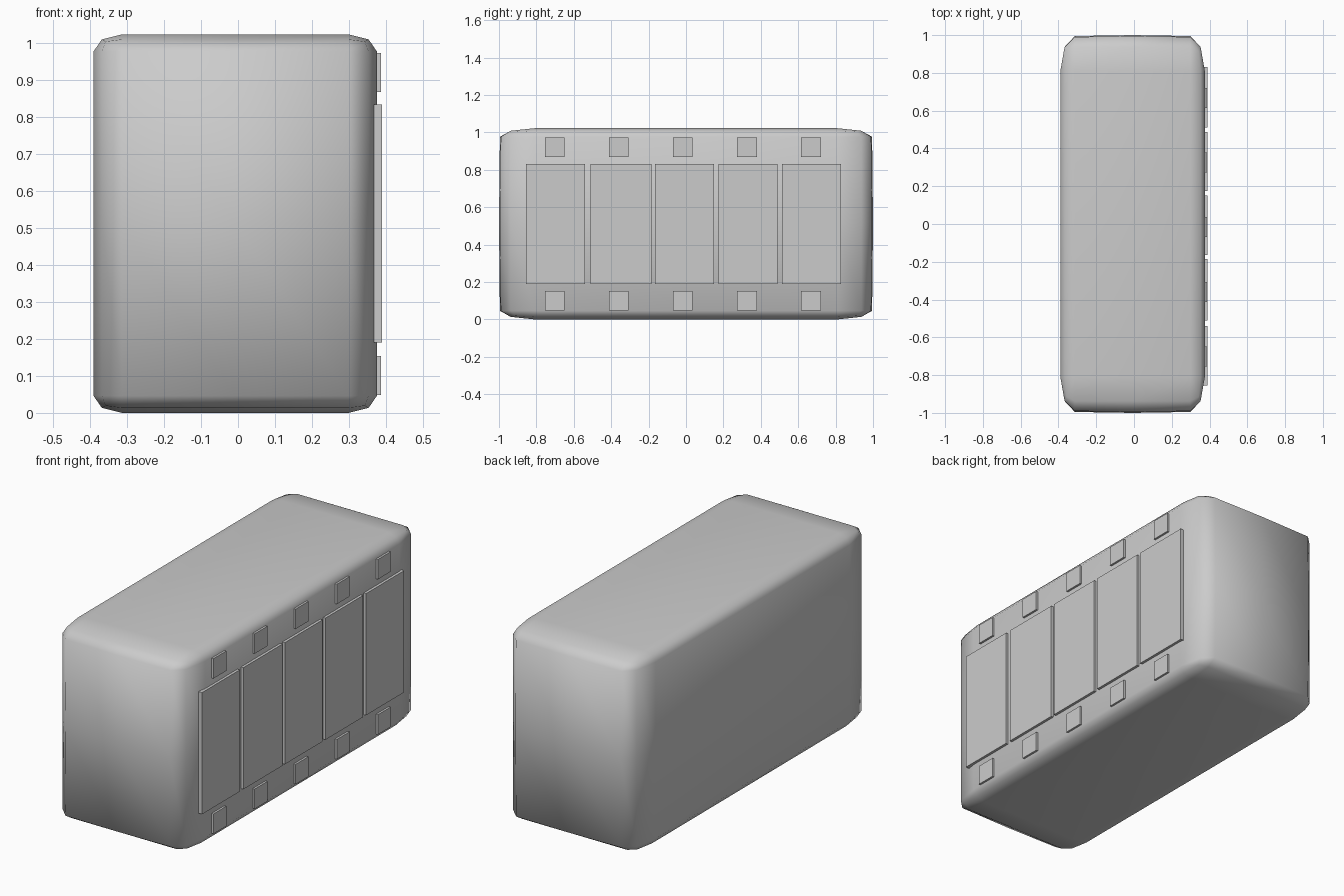
import bpy, bmesh
from mathutils import Vector

if "Cube" in bpy.data.objects:
    bpy.data.objects.remove(bpy.data.objects["Cube"])


def finish(bm, name, smooth):
    bmesh.ops.recalc_face_normals(bm, faces=bm.faces[:])
    for f in bm.faces:
        f.smooth = smooth
    me = bpy.data.meshes.new(name)
    bm.to_mesh(me)
    bm.free()
    ob = bpy.data.objects.new(name, me)
    bpy.context.collection.objects.link(ob)
    return ob


def box(name, x, y, z):
    bm = bmesh.new()
    bmesh.ops.create_cube(bm, size=1)
    for v in bm.verts:
        v.co = Vector([(r[0] + r[1]) / 2 + c * (r[1] - r[0])
                       for r, c in zip((x, y, z), v.co)])
    return finish(bm, name, False)


# Body: bevelled cube whose flats and rounded edges are stretched separately per axis
bm = bmesh.new()
bmesh.ops.create_cube(bm, size=4)
bmesh.ops.bevel(bm, geom=bm.edges[:], offset=1, offset_type='OFFSET',
                segments=2, profile=0.5, affect='EDGES')
for n in ((1, 0, 0), (0, 1, 0), (0, 0, 1)):
    bmesh.ops.bisect_plane(bm, geom=bm.verts[:] + bm.edges[:] + bm.faces[:],
                           plane_co=(0, 0, 0), plane_no=n)
flat = (0.306, 0.81, 0.465)
rounded = (0.0765, 0.18, 0.046)
centre = (-0.0075, 0, 0.511)
for v in bm.verts:
    c = v.co.copy()
    for i in range(3):
        s = 1 if c[i] > 0 else -1
        a = abs(c[i])
        v.co[i] = centre[i] + s * (min(a, 1) * flat[i] + max(a - 1, 0) * rounded[i])
    # slight bulge of the two ends
    if abs(c.y) > 1.9:
        v.co.y += (1 if c.y > 0 else -1) * 0.01 * (1 - (c.x ** 2 + c.z ** 2) / 2)
finish(bm, "body", True)

# Tall panels on the right side
for i, (y0, y1) in enumerate([(-0.855, -0.54), (-0.51, -0.185), (-0.165, 0.15),
                              (0.175, 0.488), (0.512, 0.83)]):
    box(f"side_panel_{i + 1}", (0.362, 0.389), (y0, y1), (0.19, 0.832))

# Small square pads above and below the panels
for i in range(5):
    y = -0.702 + i * 0.3425
    for label, z in (("upper", (0.867, 0.972)), ("lower", (0.048, 0.153))):
        box(f"{label}_pad_{i + 1}", (0.355, 0.386), (y - 0.053, y + 0.053), z)
